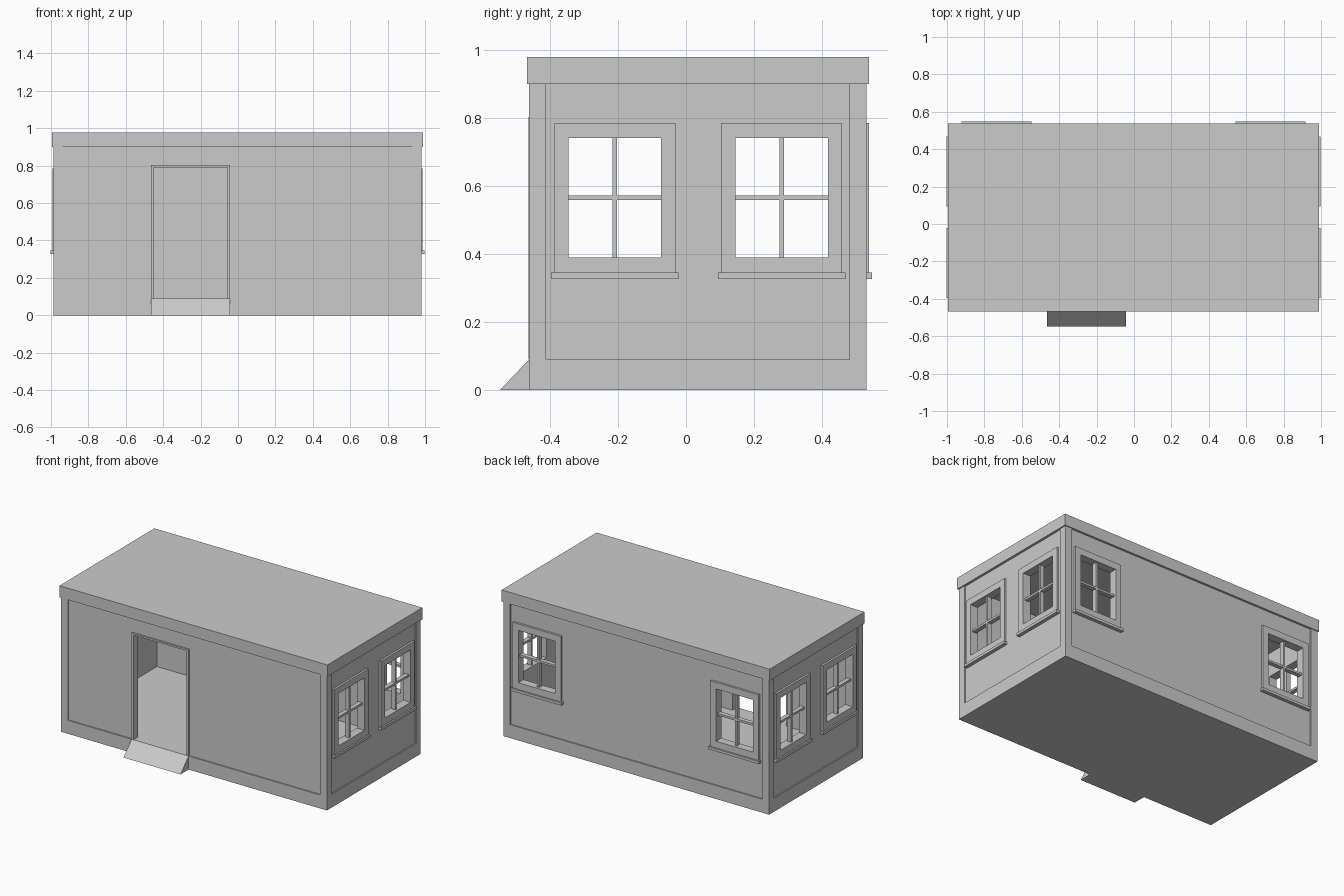
import bpy
import bmesh
from math import pi
from mathutils import Matrix, Vector

cube = bpy.data.objects.get("Cube")
if cube:
    bpy.data.objects.remove(cube, do_unlink=True)

grey = bpy.data.materials.new("plain_grey")
grey.use_nodes = True
grey.diffuse_color = (0.6, 0.6, 0.6, 1)
grey.node_tree.nodes["Principled BSDF"].inputs["Base Color"].default_value = grey.diffuse_color

# Main sizes: outer faces of the cabin
CX, CY = -0.003, 0.035
HX, HY = 0.984, 0.496
FLOOR, EAVE, TOP = 0.09, 0.9, 0.978
WALL, RECESS = 0.05, 0.008


def make(name, bm, matrix=Matrix()):
    bm.transform(matrix)
    bmesh.ops.recalc_face_normals(bm, faces=bm.faces)
    mesh = bpy.data.meshes.new(name)
    bm.to_mesh(mesh)
    bm.free()
    mesh.materials.append(grey)
    obj = bpy.data.objects.new(name, mesh)
    bpy.context.collection.objects.link(obj)
    return obj


def add_box(bm, x, y, z):
    """Add a box given its (low, high) range on each axis."""
    size = [r[1] - r[0] for r in (x, y, z)]
    mid = Vector([(r[0] + r[1]) / 2 for r in (x, y, z)])
    bmesh.ops.create_cube(bm, size=1, matrix=Matrix.Translation(mid) @ Matrix.Diagonal((*size, 1)))


def boxes(name, parts, matrix=Matrix()):
    bm = bmesh.new()
    for part in parts:
        add_box(bm, *part)
    return make(name, bm, matrix)


def cut(target, holes, matrix):
    """Cut box holes through a wall."""
    cutter = boxes("hole_cutter", holes, matrix)
    cutter.hide_render = True
    mod = target.modifiers.new("openings", 'BOOLEAN')
    mod.operation, mod.solver, mod.object = 'DIFFERENCE', 'EXACT', cutter
    bpy.context.view_layer.objects.active = target
    bpy.ops.object.modifier_apply(modifier=mod.name)
    bpy.data.objects.remove(cutter, do_unlink=True)


def wall_frame(angle, reach):
    """Local frame of a wall: x along it, y outward from its outer face."""
    return (Matrix.Translation((CX, CY, 0)) @ Matrix.Rotation(angle, 4, 'Z')
            @ Matrix.Translation((0, reach, 0)))


# Base, corner posts and roof
boxes("floor_base", [((CX - HX, CX + HX), (CY - HY, CY + HY), (0, FLOOR))])
for sx, side in ((-1, "right"), (1, "left")):
    for sy, end in ((-1, "front"), (1, "back")):
        xs = sorted((CX + sx * HX, CX + sx * (HX - WALL)))
        ys = sorted((CY + sy * HY, CY + sy * (HY - WALL)))
        boxes(f"{end}_{side}_post", [(xs, ys, (FLOOR, EAVE))])
boxes("roof", [((CX - 0.992, CX + 0.992), (CY - 0.502, CY + 0.502), (EAVE, TOP))])

# Window opening and trim sizes
OPEN, OUTER, SILL = 0.136, 0.178, 0.187
LOW, HIGH, SILL_TOP, HEAD = 0.39, 0.74, 0.345, 0.784
BAR = 0.007


def window(name, u, matrix):
    mid = (LOW + HIGH) / 2
    depth, bar = (-WALL, 0.006), (-0.038, -0.008)
    boxes(name + "_frame", [
        ((u - OUTER, u - OPEN), depth, (SILL_TOP, HEAD)),
        ((u + OPEN, u + OUTER), depth, (SILL_TOP, HEAD)),
        ((u - OPEN, u + OPEN), depth, (HIGH, HEAD)),
        ((u - OPEN, u + OPEN), depth, (SILL_TOP, LOW)),
    ], matrix)
    boxes(name + "_bars", [
        ((u - BAR, u + BAR), bar, (LOW, HIGH)),
        ((u - OPEN, u + OPEN), bar, (mid - BAR, mid + BAR)),
    ], matrix)
    boxes(name + "_sill", [((u - SILL, u + SILL), (-WALL, 0.016), (0.327, SILL_TOP))], matrix)


# Recessed wall panels with their windows
door = (-0.465, -0.043)
walls = (
    ("back", 0, HY, HX, (-0.732, 0.732)),
    ("right", pi / 2, HX, HY, (-0.244, 0.246)),
    ("left", -pi / 2, HX, HY, (-0.246, 0.244)),
    ("front", pi, HY, HX, ()),
)
for name, angle, reach, half, spots in walls:
    frame = wall_frame(angle, reach)
    span = half - WALL
    panel = boxes(name + "_wall", [((-span, span), (-WALL, -RECESS), (FLOOR, EAVE))], frame)
    if spots:
        cut(panel, [((u - 0.16, u + 0.16), (-0.1, 0.1), (0.36, 0.76)) for u in spots], frame)
    for i, u in enumerate(spots):
        window(f"{name}_window_{i + 1}", u, frame)
    if name == "front":
        cut(panel, [(door, (-1, 0), (0, 0.803))], Matrix())

# Door trim around the open doorway
front = CY - HY
trim_y, jamb = (front - 0.001, front + WALL), 0.014
boxes("door_trim", [
    ((door[0], door[0] + jamb), trim_y, (FLOOR, 0.803)),
    ((door[1] - jamb, door[1]), trim_y, (FLOOR, 0.803)),
    ((door[0] + jamb, door[1] - jamb), trim_y, (0.791, 0.803)),
])

# Entrance ramp: extruded triangle
bm = bmesh.new()
profile = ((front, 0), (-0.547, 0), (front, FLOOR))
face = bm.faces.new([bm.verts.new((door[0], y, z)) for y, z in profile])
side = bmesh.ops.extrude_face_region(bm, geom=[face])["geom"]
bmesh.ops.translate(bm, verts=[v for v in side if isinstance(v, bmesh.types.BMVert)],
                    vec=(door[1] - door[0], 0, 0))
make("entrance_ramp", bm)
